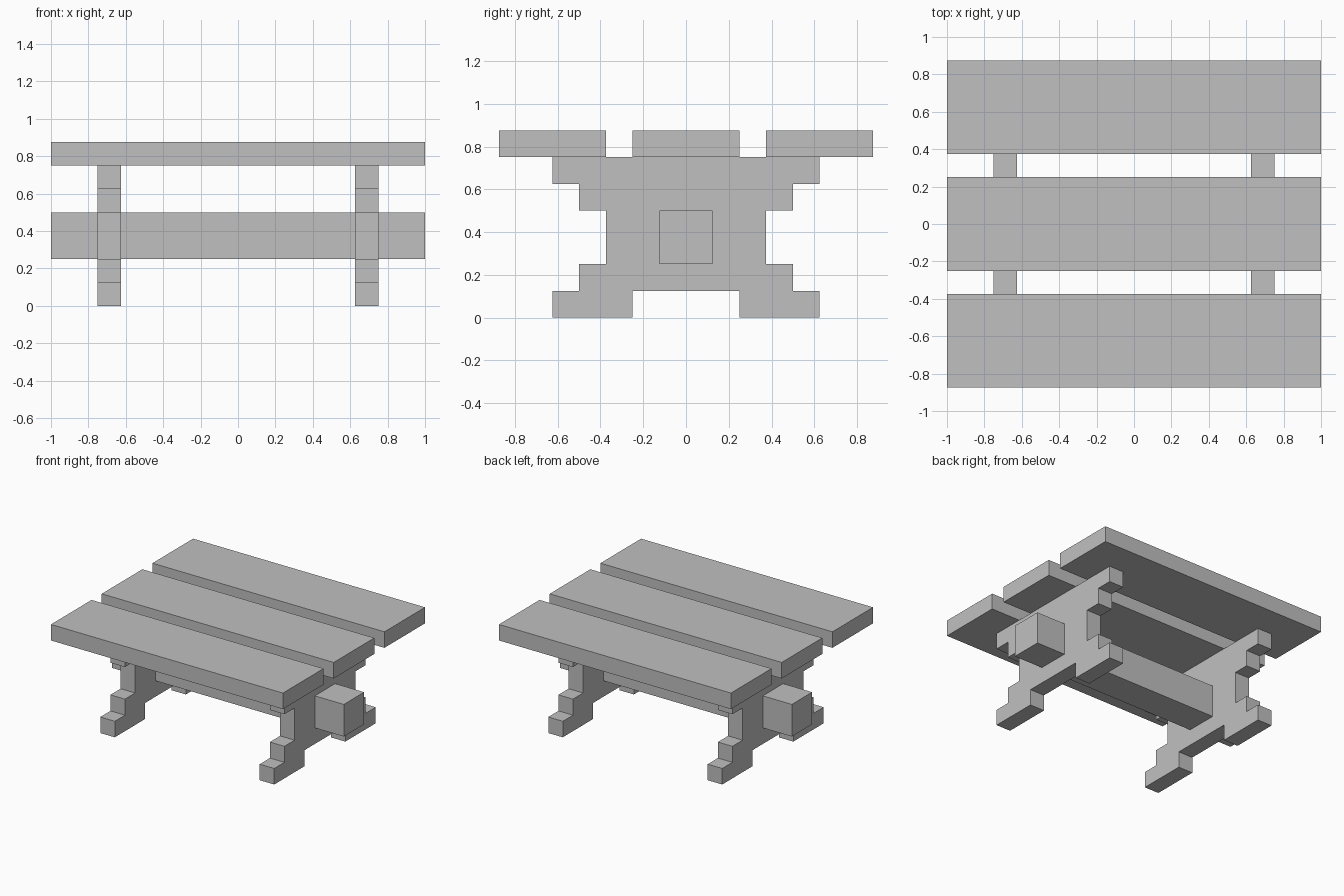
import bpy, bmesh

if "Cube" in bpy.data.objects:
    bpy.data.objects.remove(bpy.data.objects["Cube"])

wood = bpy.data.materials.new("plain_grey")
wood.diffuse_color = (0.53, 0.53, 0.53, 1)
wood.use_nodes = True
wood.node_tree.nodes["Principled BSDF"].inputs["Base Color"].default_value = wood.diffuse_color


def finish(name, bm):
    bmesh.ops.recalc_face_normals(bm, faces=bm.faces)
    mesh = bpy.data.meshes.new(name)
    bm.to_mesh(mesh)
    bm.free()
    mesh.materials.append(wood)
    obj = bpy.data.objects.new(name, mesh)
    bpy.context.collection.objects.link(obj)
    return obj


def box(name, lo, hi):
    bm = bmesh.new()
    bmesh.ops.create_cube(bm, size=1)
    for v in bm.verts:
        v.co = [(a + b) / 2 + c * (b - a) for a, b, c in zip(lo, hi, v.co)]
    return finish(name, bm)


def prism(name, outline, x0, x1):
    """Extrude a (y, z) outline from x0 to x1."""
    bm = bmesh.new()
    face = bm.faces.new([bm.verts.new((x0, y, z)) for y, z in outline])
    ext = bmesh.ops.extrude_face_region(bm, geom=[face])
    verts = [g for g in ext["geom"] if isinstance(g, bmesh.types.BMVert)]
    bmesh.ops.translate(bm, verts=verts, vec=(x1 - x0, 0, 0))
    return finish(name, bm)


# Table top: three separate planks
for name, y0, y1 in (("front_plank", -0.875, -0.375),
                     ("middle_plank", -0.25, 0.25),
                     ("back_plank", 0.375, 0.875)):
    box(name, (-1, y0, 0.75), (1, y1, 0.875))

# Stepped trestle legs: half outline mirrored across the middle
half = [(0.25, 0.125), (0.25, 0), (0.625, 0), (0.625, 0.125),
        (0.5, 0.125), (0.5, 0.25), (0.375, 0.25), (0.375, 0.5),
        (0.5, 0.5), (0.5, 0.625), (0.625, 0.625), (0.625, 0.75)]
outline = half + [(-y, z) for y, z in reversed(half)]
prism("left_trestle", outline, -0.75, -0.625)
prism("right_trestle", outline, 0.625, 0.75)

# Stretcher beam running through both trestles
box("stretcher_beam", (-1, -0.125, 0.25), (1, 0.125, 0.5))
